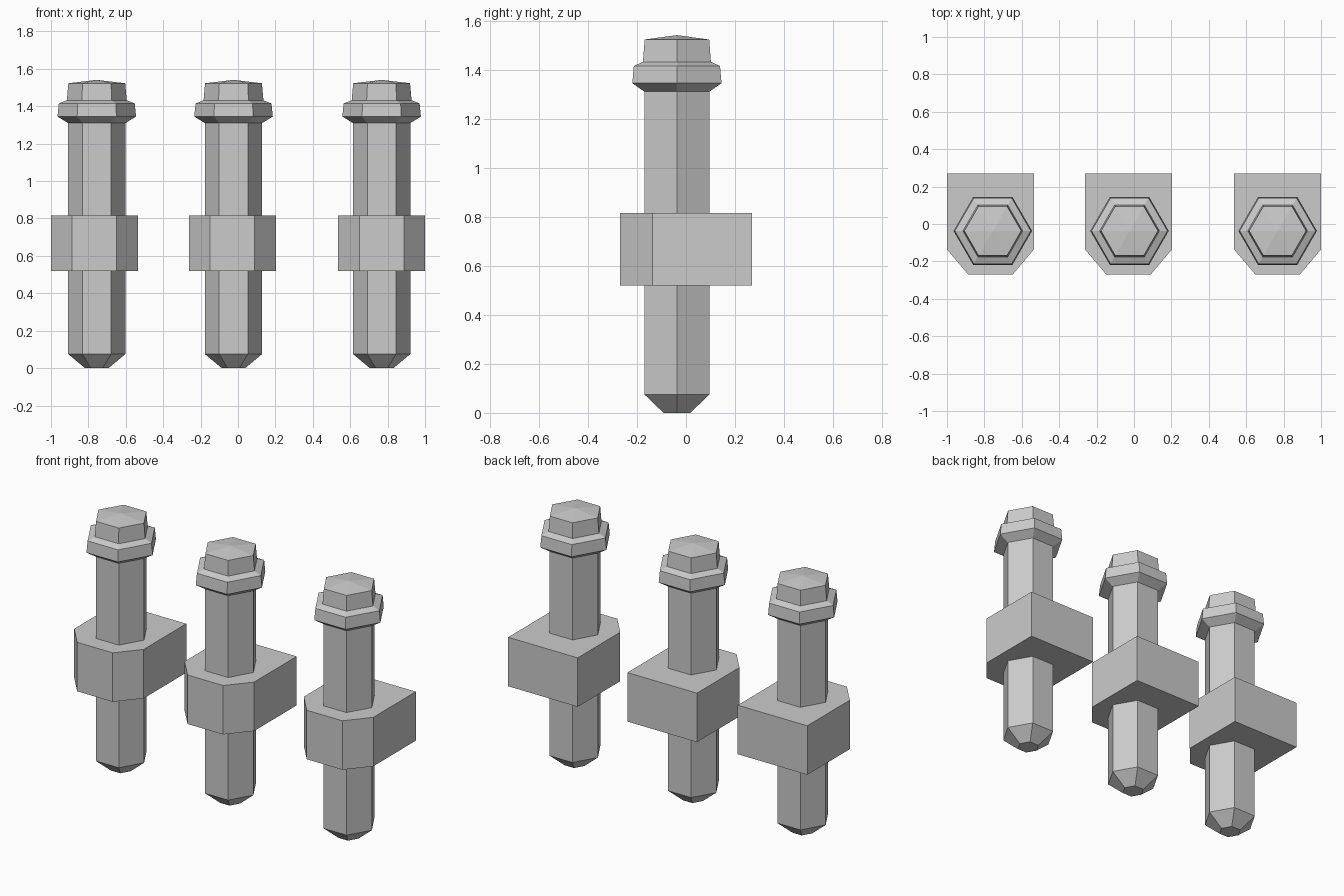
import bpy, bmesh
from math import cos, sin, pi

cube = bpy.data.objects.get("Cube")
if cube:
    bpy.data.objects.remove(cube, do_unlink=True)

grey = bpy.data.materials.new("plain_grey")
grey.use_nodes = True
colour = (0.6, 0.6, 0.6, 1)
grey.diffuse_color = colour
grey.node_tree.nodes["Principled BSDF"].inputs["Base Color"].default_value = colour


def finish(bm, name, location):
    bmesh.ops.recalc_face_normals(bm, faces=bm.faces)
    mesh = bpy.data.meshes.new(name)
    bm.to_mesh(mesh)
    bm.free()
    mesh.materials.append(grey)
    obj = bpy.data.objects.new(name, mesh)
    obj.location = location
    bpy.context.collection.objects.link(obj)


def hex_turning(name, profile, location, sides=6):
    """Six-sided turned part from (radius, height) pairs; radius 0 is a point."""
    bm = bmesh.new()
    rings = []
    for r, z in profile:
        count = sides if r else 1
        rings.append([bm.verts.new((r * cos(2 * pi * i / sides), r * sin(2 * pi * i / sides), z))
                      for i in range(count)])
    for low, high in zip(rings, rings[1:]):
        for i in range(sides):
            j = (i + 1) % sides
            top = [high[j], high[i]] if len(high) > 1 else [high[0]]
            bm.faces.new([low[i], low[j]] + top)
    bm.faces.new(rings[0][::-1])
    finish(bm, name, location)


def prism(name, outline, bottom, top, location):
    bm = bmesh.new()
    base = bm.faces.new([bm.verts.new((x, y, bottom)) for x, y in outline])
    result = bmesh.ops.extrude_face_region(bm, geom=[base])
    verts = [v for v in result["geom"] if isinstance(v, bmesh.types.BMVert)]
    bmesh.ops.translate(bm, verts=verts, vec=(0, 0, top - bottom))
    finish(bm, name, location)


# Post with tapered foot, flared collar and low pointed cap
post_profile = [(0.063, 0), (0.153, 0.075), (0.153, 1.31), (0.21, 1.345), (0.203, 1.415),
                (0.16, 1.432), (0.152, 1.523), (0, 1.541)]

# Bracket outline: square back, chamfered front, mirrored across its middle
half = [(0.119, -0.27), (0.2325, -0.136), (0.2325, 0.27)]
outline = half + [(-x, y) for x, y in reversed(half)]

for side, post_x, bracket_x in (("right", -0.755, -0.7675), ("middle", -0.024, -0.0295),
                                ("left", 0.768, 0.7675)):
    hex_turning(side + "_post", post_profile, (post_x, -0.037, 0))
    prism(side + "_bracket", outline, 0.52, 0.816, (bracket_x, 0, 0))
